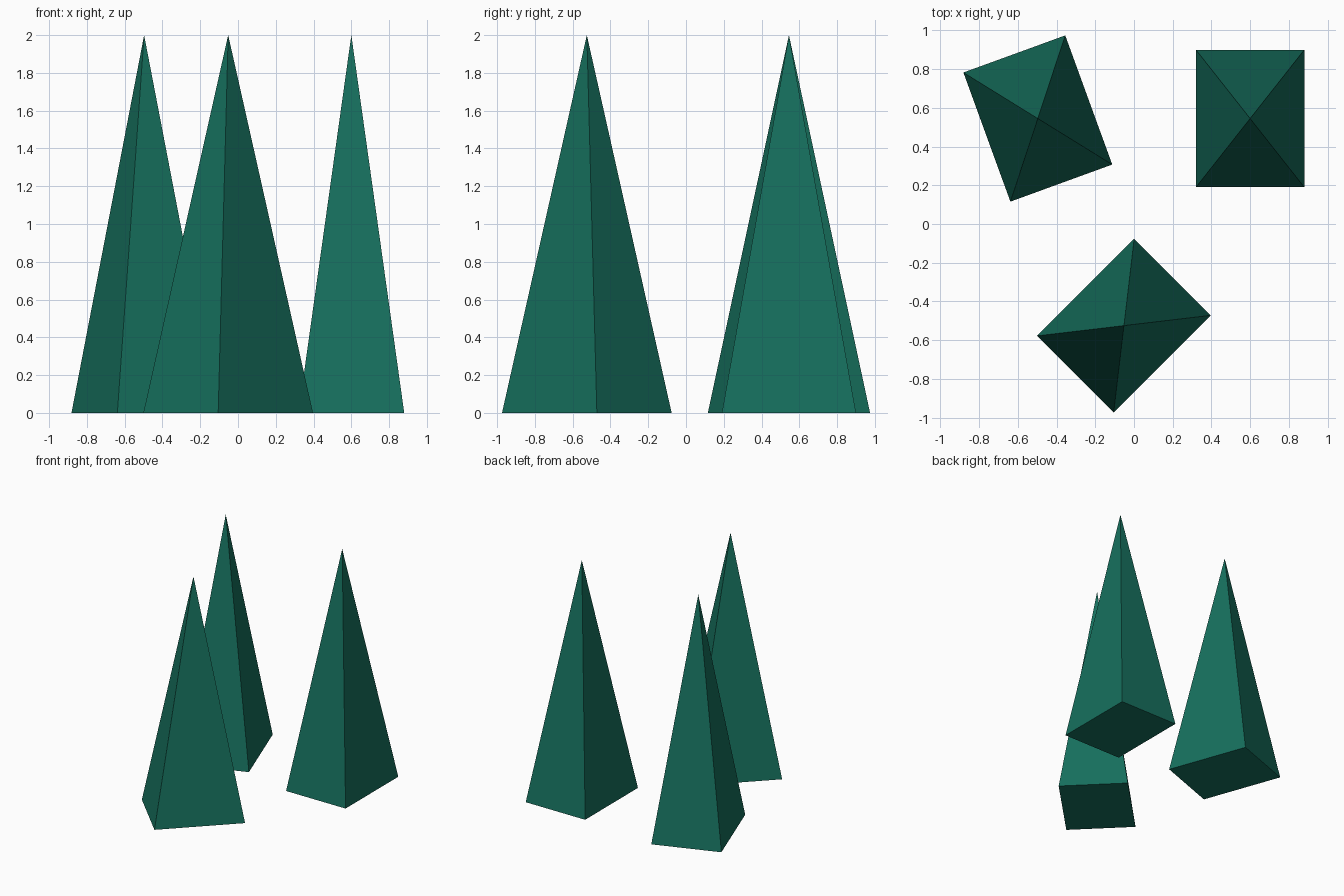
import bpy, bmesh, math

if "Cube" in bpy.data.objects:
    bpy.data.objects.remove(bpy.data.objects["Cube"])

WIDTH, DEPTH, HEIGHT = 0.56, 0.71, 2.0

green = bpy.data.materials.new("dark_green")
green.diffuse_color = (0.008, 0.16, 0.11, 1)
green.use_nodes = True
green.node_tree.nodes["Principled BSDF"].inputs["Base Color"].default_value = green.diffuse_color


# Closed pyramid on a rectangular base
def pyramid(name, x, y, angle):
    bm = bmesh.new()
    base = [bm.verts.new((sx * WIDTH / 2, sy * DEPTH / 2, 0))
            for sx, sy in ((-1, -1), (1, -1), (1, 1), (-1, 1))]
    apex = bm.verts.new((0, 0, HEIGHT))
    bm.faces.new(base[::-1])
    for i in range(4):
        bm.faces.new((base[i], base[(i + 1) % 4], apex))
    mesh = bpy.data.meshes.new(name)
    bm.to_mesh(mesh)
    bm.free()
    mesh.materials.append(green)
    ob = bpy.data.objects.new(name, mesh)
    ob.location = (x, y, 0)
    ob.rotation_euler.z = math.radians(angle)
    bpy.context.collection.objects.link(ob)


# Three identical spikes, each turned differently
pyramid("right_spike", 0.60, 0.545, 0)
pyramid("left_spike", -0.497, 0.545, 20)
pyramid("front_spike", -0.052, -0.525, -45)
